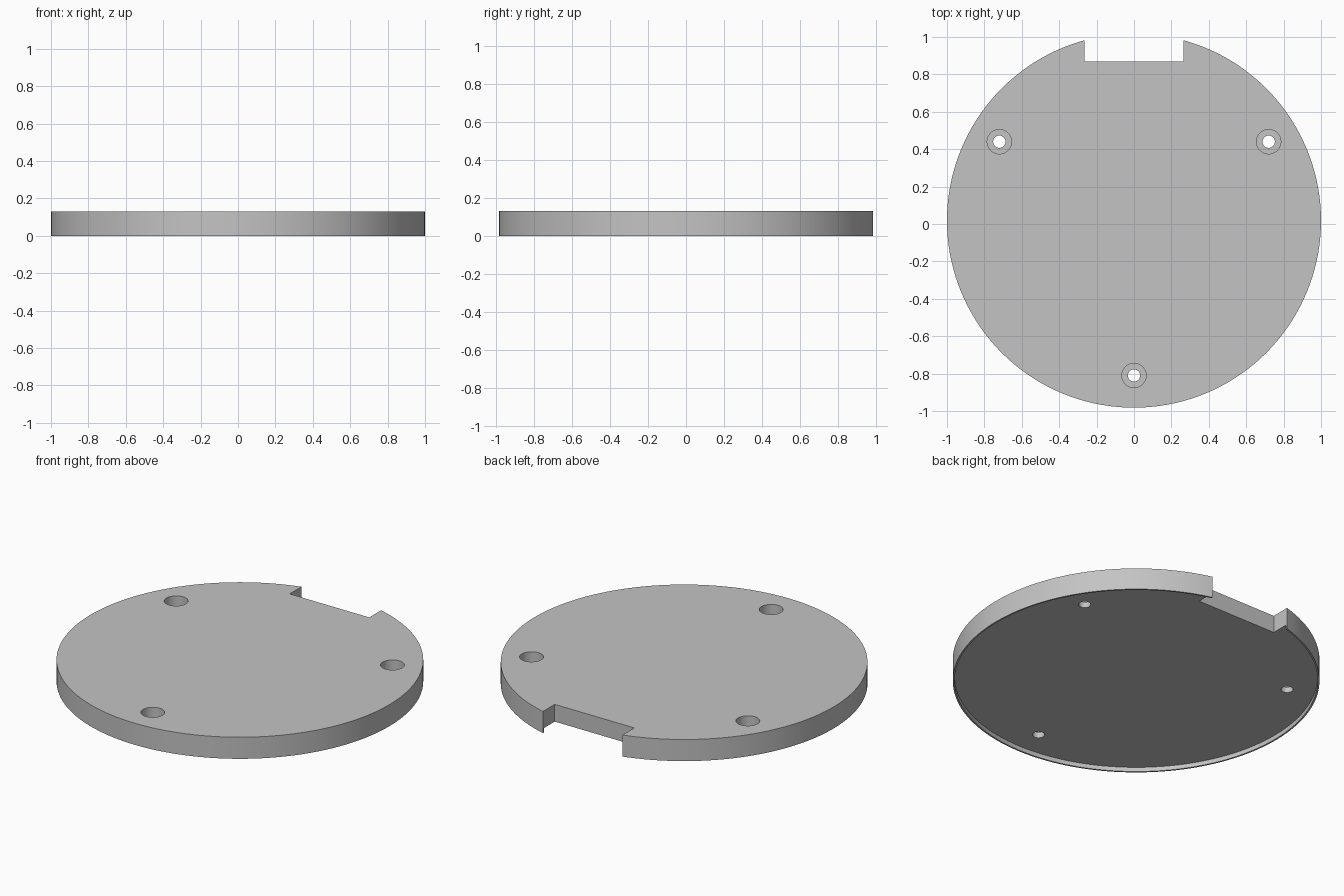
import bpy, bmesh, math

cube = bpy.data.objects.get("Cube")
if cube:
    bpy.data.objects.remove(cube, do_unlink=True)

HEIGHT, RECESS, LIP = 0.13, 0.026, 0.01
CENTRE_Y = 0.018
SEAT_Z = 0.06

grey = bpy.data.materials.new("plain_grey")
grey.use_nodes = True
colour = (0.55, 0.55, 0.55, 1)
grey.diffuse_color = colour
grey.node_tree.nodes["Principled BSDF"].inputs["Base Color"].default_value = colour


def lathe(name, profile, location, steps):
    """Spin an (r, z) profile that starts and ends on the axis."""
    bm = bmesh.new()
    verts = [bm.verts.new((r, 0, z)) for r, z in profile]
    edges = [bm.edges.new(pair) for pair in zip(verts, verts[1:])]
    bmesh.ops.spin(bm, geom=verts + edges, cent=(0, 0, 0), axis=(0, 0, 1),
                   angle=math.tau, steps=steps, use_merge=False)
    bmesh.ops.remove_doubles(bm, verts=bm.verts, dist=1e-4)
    bmesh.ops.recalc_face_normals(bm, faces=bm.faces)
    mesh = bpy.data.meshes.new(name)
    bm.to_mesh(mesh)
    bm.free()
    mesh.materials.append(grey)
    obj = bpy.data.objects.new(name, mesh)
    obj.location = location
    bpy.context.collection.objects.link(obj)
    return obj


# Round lid with a thin lip around its shallow underside recess
lid = lathe("round_lid",
            [(0, RECESS), (1 - LIP, RECESS), (1 - LIP, 0),
             (1, 0), (1, HEIGHT), (0, HEIGHT)],
            (0, CENTRE_Y, 0), 144)

# Stepped cutters for the three counterbored screw holes
cutters = []
for i, (x, y) in enumerate([(-0.72, 0.44), (0.72, 0.44), (0, -0.81)]):
    cutters.append(lathe(f"screw_hole_cutter_{i + 1}",
                         [(0, -0.1), (0.033, -0.1), (0.033, SEAT_Z),
                          (0.065, SEAT_Z), (0.065, 0.3), (0, 0.3)],
                         (x, y, 0), 48))

# Rectangular notch cutter at the back edge
bpy.ops.mesh.primitive_cube_add(size=1, location=(0, 1.07, 0.05))
notch = bpy.context.object
notch.name = "notch_cutter"
notch.scale = (0.53, 0.4, 0.5)
cutters.append(notch)

# Cut the lid and discard the cutters
for cutter in cutters:
    cutter.hide_render = True
    mod = lid.modifiers.new(cutter.name, "BOOLEAN")
    mod.operation = "DIFFERENCE"
    mod.solver = "EXACT"
    mod.object = cutter

bpy.ops.object.select_all(action="DESELECT")
lid.select_set(True)
bpy.context.view_layer.objects.active = lid
for mod in list(lid.modifiers):
    bpy.ops.object.modifier_apply(modifier=mod.name)
for cutter in cutters:
    bpy.data.objects.remove(cutter, do_unlink=True)

# One material everywhere, smooth round walls and crisp edges
lid.data.materials.clear()
lid.data.materials.append(grey)
for face in lid.data.polygons:
    face.material_index = 0
bpy.ops.object.shade_smooth_by_angle(angle=math.radians(30))
